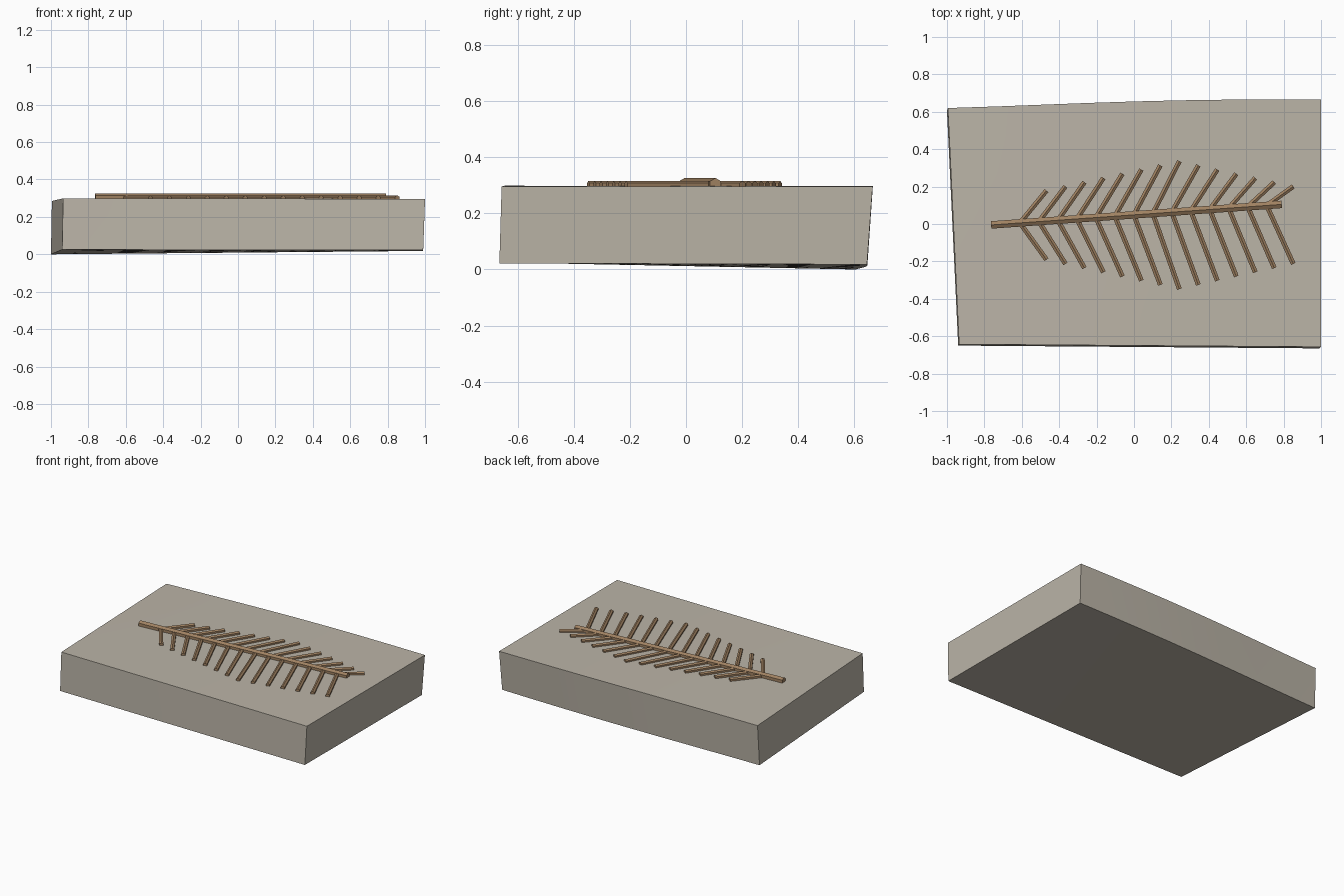
import bpy, bmesh, math
from mathutils import Vector, Matrix

cube = bpy.data.objects.get("Cube")
if cube:
    bpy.data.objects.remove(cube, do_unlink=True)


def material(name, colour):
    mat = bpy.data.materials.new(name)
    mat.use_nodes = True
    mat.diffuse_color = (*colour, 1)
    bsdf = mat.node_tree.nodes["Principled BSDF"]
    bsdf.inputs["Base Color"].default_value = (*colour, 1)
    bsdf.inputs["Roughness"].default_value = 0.9
    return mat


stone = material("pale stone", (0.50, 0.46, 0.39))
brown = material("fossil brown", (0.35, 0.22, 0.12))


def finish(name, bm, mat):
    bmesh.ops.recalc_face_normals(bm, faces=bm.faces[:])
    mesh = bpy.data.meshes.new(name)
    bm.to_mesh(mesh)
    bm.free()
    mesh.materials.append(mat)
    obj = bpy.data.objects.new(name, mesh)
    bpy.context.collection.objects.link(obj)
    return obj


# Slab: a subdivided box, bent between eight uneven corners
corners = {
    (0, 0, 0): (-0.94, -0.65, 0.025), (1, 0, 0): (0.99, -0.665, 0.022),
    (0, 1, 0): (-1.0, 0.605, 0.0), (1, 1, 0): (0.99, 0.645, 0.018),
    (0, 0, 1): (-0.935, -0.643, 0.299), (1, 0, 1): (1.0, -0.657, 0.296),
    (0, 1, 1): (-0.995, 0.62, 0.285), (1, 1, 1): (1.0, 0.665, 0.296),
}
bm = bmesh.new()
bmesh.ops.create_cube(bm, size=1)
bmesh.ops.subdivide_edges(bm, edges=bm.edges[:], cuts=7, use_grid_fill=True)
for v in bm.verts:
    t = v.co + Vector((0.5, 0.5, 0.5))
    p = Vector()
    for key, corner in corners.items():
        weight = math.prod(a if k else 1 - a for a, k in zip(t, key))
        p += weight * Vector(corner)
    # Gentle bulge along the back, and a level middle on the top
    p.y += t.y * 0.018 * math.sin(math.pi * t.x) * t.x ** 0.5
    p.z += t.z * 0.006 * math.sin(math.pi * t.x) * t.y
    v.co = p
slab = finish("stone_slab", bm, stone)
bpy.context.view_layer.objects.active = slab
slab.select_set(True)
bpy.ops.object.shade_smooth_by_angle(angle=math.radians(30))
slab.select_set(False)


def rod(bm, start, end, radius):
    """Six-sided rod with a ridge on top."""
    start, end = Vector(start), Vector(end)
    along = (end - start).normalized()
    side = along.cross(Vector((0, 0, 1))).normalized()
    up = side.cross(along)
    frame = Matrix((side, up, along)).transposed().to_4x4()
    frame.translation = (start + end) / 2
    turn = Matrix.Rotation(math.pi / 2, 4, "Z")
    made = bmesh.ops.create_cone(bm, cap_ends=True, segments=6, radius1=radius,
                                 radius2=radius, depth=(end - start).length)["verts"]
    # Turn the section so that one of its corners points up
    if max(v.co.y for v in made) < radius * 0.99:
        bmesh.ops.transform(bm, matrix=turn, verts=made)
    bmesh.ops.transform(bm, matrix=frame, verts=made)


def stem_y(x):
    return 0.049 + 0.0707 * x


# Central stem
bm = bmesh.new()
rod(bm, (-0.764, stem_y(-0.764), 0.303), (0.79, stem_y(0.79), 0.303), 0.023)
finish("fern_stem", bm, brown)

# Leaflets: longest just past the middle, shorter toward both ends
COUNT = 14
for name, sign in (("back_leaflets", 1), ("front_leaflets", -1)):
    bm = bmesh.new()
    for i in range(COUNT):
        x = -0.61 + 0.1015 * i
        reach = 0.342 - 0.0225 * abs(i - 7)
        rod(bm, (x, stem_y(x), 0.3), (x + 0.142, sign * reach - 0.006, 0.3), 0.015)
    finish(name, bm, brown)
